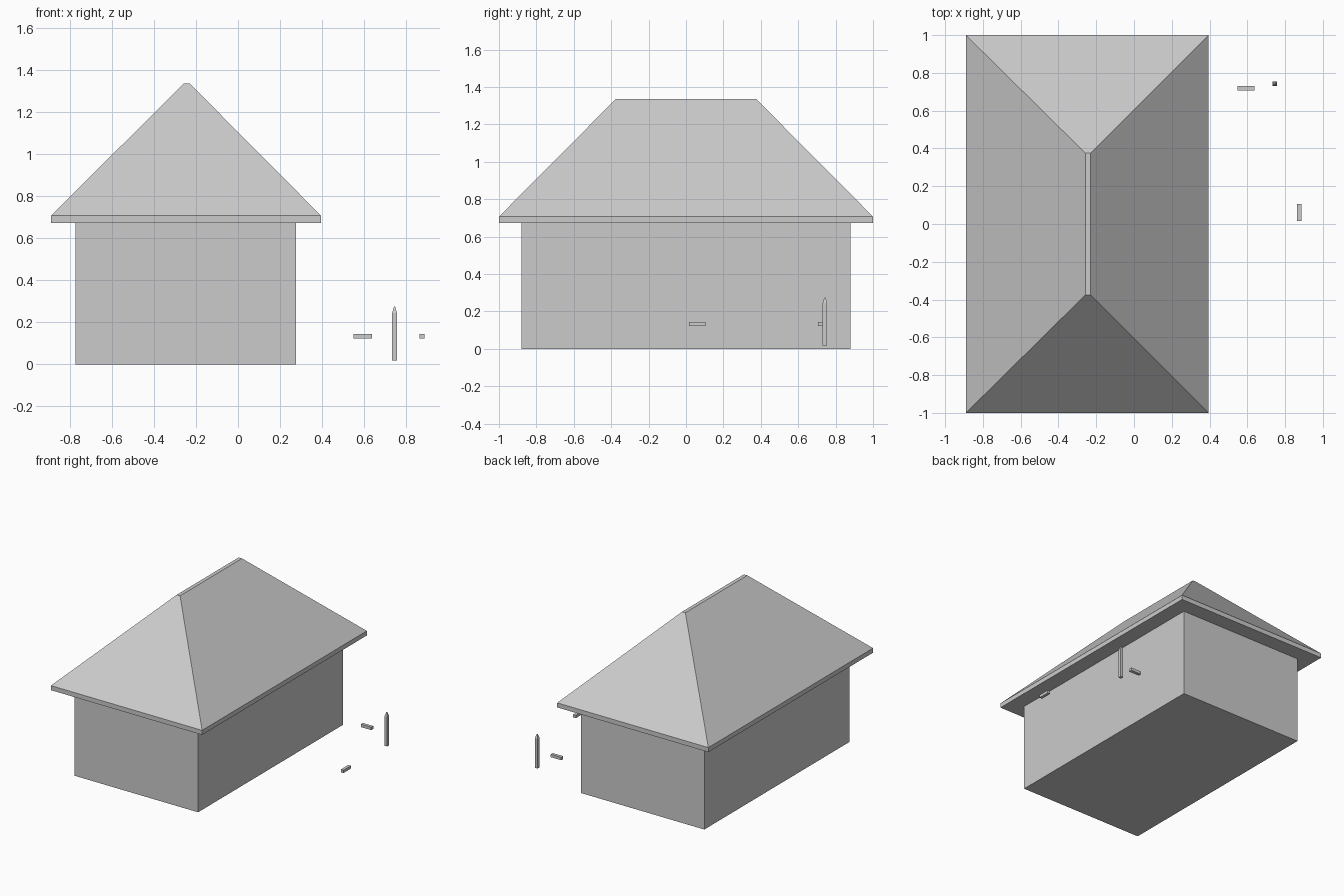
import bpy, bmesh

if "Cube" in bpy.data.objects:
    bpy.data.objects.remove(bpy.data.objects["Cube"])


def loft(name, rings):
    """Solid made of stacked rectangles, each (x0, x1, y0, y1, z)."""
    bm = bmesh.new()
    loops = []
    for x0, x1, y0, y1, z in rings:
        loops.append([bm.verts.new(p) for p in
                      ((x0, y0, z), (x1, y0, z), (x1, y1, z), (x0, y1, z))])
    bm.faces.new(loops[0][::-1])
    for a, b in zip(loops, loops[1:]):
        for i in range(4):
            j = (i + 1) % 4
            bm.faces.new((a[i], a[j], b[j], b[i]))
    bm.faces.new(loops[-1])
    bmesh.ops.recalc_face_normals(bm, faces=bm.faces)
    mesh = bpy.data.meshes.new(name)
    bm.to_mesh(mesh)
    bm.free()
    ob = bpy.data.objects.new(name, mesh)
    bpy.context.collection.objects.link(ob)
    return ob


def box(name, x0, x1, y0, y1, z0, z1):
    return loft(name, [(x0, x1, y0, y1, z0), (x0, x1, y0, y1, z1)])


# House walls
box("house_walls", -0.772, 0.277, -0.88, 0.88, 0, 0.672)

# Hipped roof: eave slab, slopes, narrow flat ridge
loft("hip_roof", [
    (-0.89, 0.395, -1, 1, 0.672),
    (-0.89, 0.395, -1, 1, 0.707),
    (-0.258, -0.229, -0.376, 0.376, 1.335),
])

# Pointed fence post
loft("fence_post", [
    (0.733, 0.756, 0.731, 0.755, 0.018),
    (0.733, 0.756, 0.731, 0.755, 0.245),
    (0.742, 0.747, 0.740, 0.746, 0.275),
])

# Loose fence rails
box("fence_rail_side", 0.549, 0.638, 0.706, 0.731, 0.122, 0.144)
box("fence_rail_end", 0.863, 0.886, 0.015, 0.105, 0.122, 0.144)
